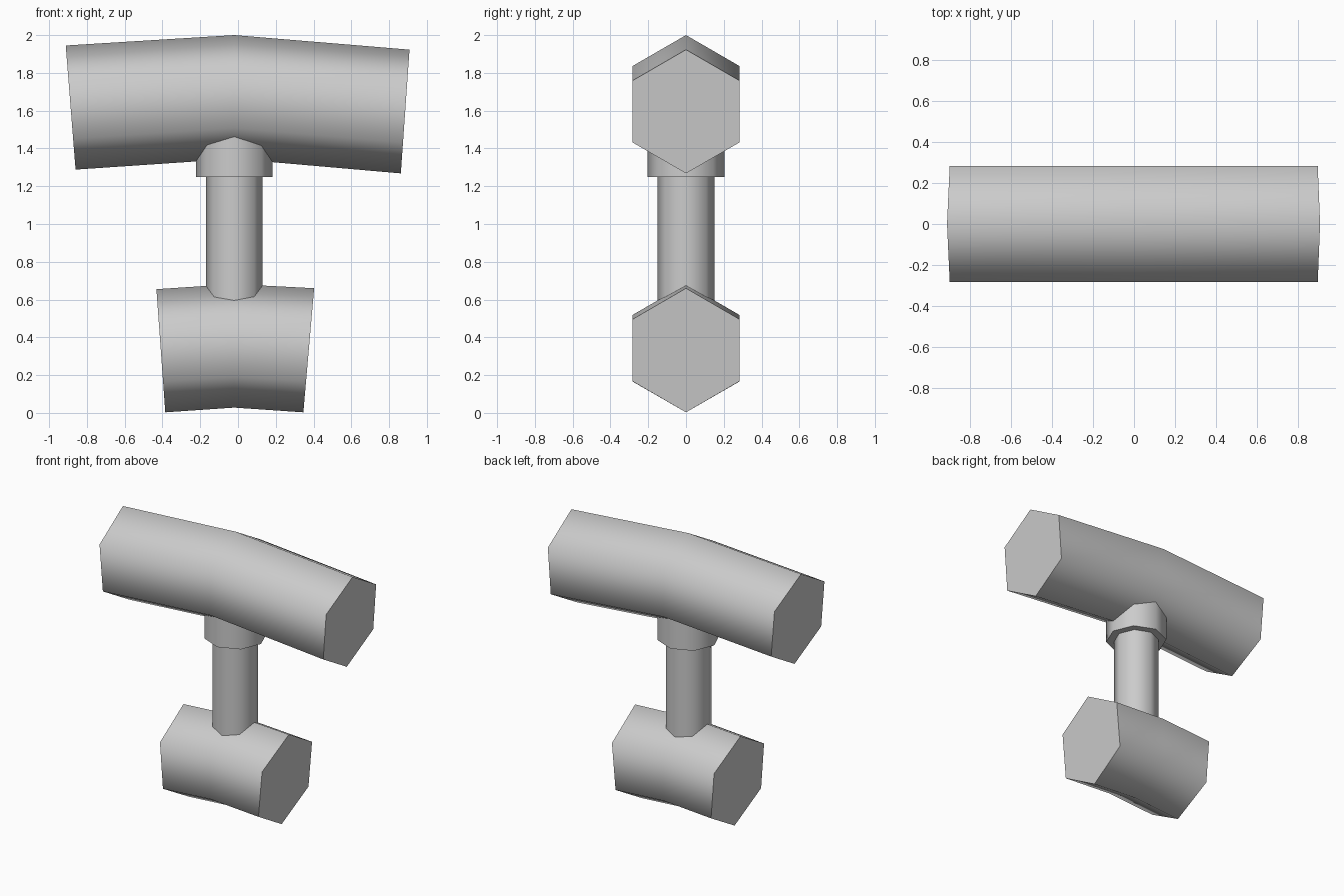
import bpy, bmesh, math
from mathutils import Vector

if "Cube" in bpy.data.objects:
    bpy.data.objects.remove(bpy.data.objects["Cube"])

HALF_WIDTH = 0.283
AXIS_X = -0.02


def finish(name, bm):
    bmesh.ops.recalc_face_normals(bm, faces=bm.faces)
    mesh = bpy.data.meshes.new(name)
    bm.to_mesh(mesh)
    bm.free()
    ob = bpy.data.objects.new(name, mesh)
    bpy.context.collection.objects.link(ob)
    bpy.ops.object.select_all(action='DESELECT')
    bpy.context.view_layer.objects.active = ob
    ob.select_set(True)
    bpy.ops.object.shade_smooth_by_angle(angle=math.radians(70))
    return ob


def bent_hex_bar(name, sections):
    """Hexagonal bar through sections given as (top x, z), (bottom x, z)."""
    bm = bmesh.new()
    rings = []
    for top, bottom in sections:
        t = Vector((top[0], 0, top[1]))
        b = Vector((bottom[0], 0, bottom[1]))
        ring = []
        for i in range(6):
            a = math.radians(60 * i)
            p = b.lerp(t, 0.5 + 0.5 * math.cos(a))
            p.y = HALF_WIDTH * math.sin(a) / math.sin(math.radians(60))
            ring.append(bm.verts.new(p))
        rings.append(ring)
    for r0, r1 in zip(rings, rings[1:]):
        for i in range(6):
            j = (i + 1) % 6
            bm.faces.new((r0[i], r0[j], r1[j], r1[i]))
    bm.faces.new(rings[0])
    bm.faces.new(rings[-1])
    return finish(name, bm)


def octagon_post(name, radius, z0, z1):
    """Eight-sided upright post with corners on the axes."""
    bm = bmesh.new()
    ring = [bm.verts.new((AXIS_X + radius * math.cos(i * math.pi / 4),
                          radius * math.sin(i * math.pi / 4), z0)) for i in range(8)]
    base = bm.faces.new(ring)
    top = bmesh.ops.extrude_face_region(bm, geom=[base], use_keep_orig=True)
    verts = [v for v in top['geom'] if isinstance(v, bmesh.types.BMVert)]
    bmesh.ops.translate(bm, verts=verts, vec=(0, 0, z1 - z0))
    return finish(name, bm)


# Long upper bar, bent slightly downwards at both ends
bent_hex_bar("upper_bar", [((-0.912, 1.945), (-0.86, 1.288)),
                           ((AXIS_X, 2.0), (AXIS_X, 1.345)),
                           ((0.908, 1.923), (0.862, 1.268))])

# Short lower bar with the same bend
bent_hex_bar("lower_bar", [((-0.432, 0.655), (-0.385, 0.003)),
                           ((AXIS_X, 0.682), (AXIS_X, 0.028)),
                           ((0.403, 0.66), (0.346, 0.003))])

# Connecting shaft and the collar under the upper bar
octagon_post("shaft", 0.15, 0.45, 1.45)
octagon_post("collar", 0.203, 1.25, 1.53)
